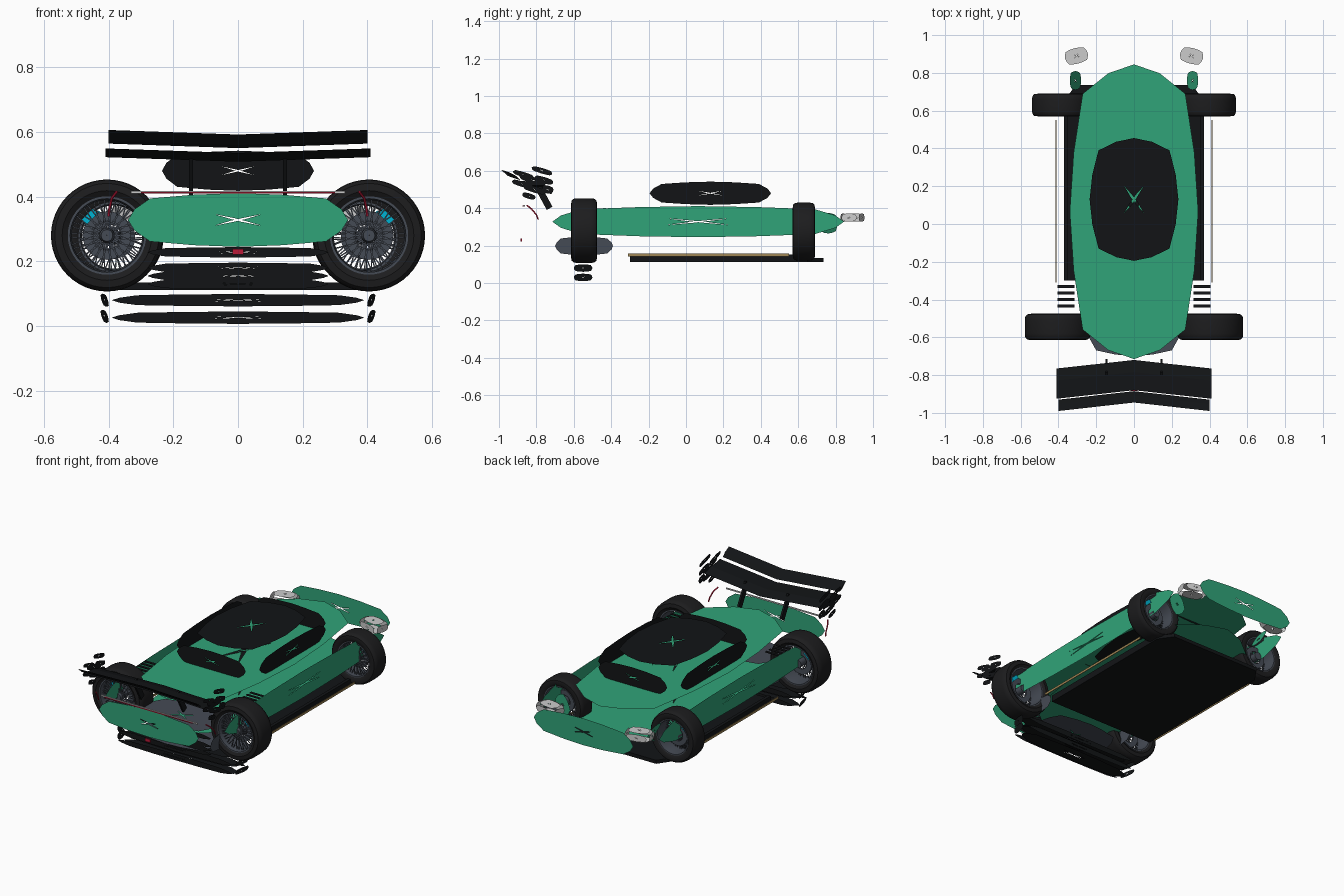
import bpy, bmesh, math
from mathutils import Vector, Matrix

if "Cube" in bpy.data.objects:
    bpy.data.objects.remove(bpy.data.objects["Cube"])

def mat(name, r, g, b):
    m = bpy.data.materials.new(name)
    m.diffuse_color = (r, g, b, 1)
    m.use_nodes = True
    m.node_tree.nodes["Principled BSDF"].inputs["Base Color"].default_value = m.diffuse_color
    return m

GREEN = mat("green_paint", .03, .37, .19)
BLACK = mat("black_trim", .006, .007, .008)
RUBBER = mat("rubber", .012, .012, .013)
STEEL = mat("dark_steel", .06, .07, .09)
CYAN = mat("cyan_caliper", .0, .45, .65)
RED = mat("red_light", .5, .01, .04)
GOLD = mat("gold_skirt", .35, .24, .09)
LAMP = mat("lamp_grey", .55, .55, .55)

def finish(name, bm, m, smooth=False):
    me = bpy.data.meshes.new(name)
    bm.to_mesh(me)
    bm.free()
    me.materials.append(m)
    ob = bpy.data.objects.new(name, me)
    bpy.context.collection.objects.link(ob)
    if smooth:
        bpy.context.view_layer.objects.active = ob
        ob.select_set(True)
        bpy.ops.object.shade_smooth_by_angle(angle=math.radians(40))
        ob.select_set(False)
    return ob

# sixteen-sided rounded outline with an hourglass slit in its middle
QUARTER = [(1, 0), (.94, .4), (.8, .8), (.4, .94)]
OUTLINE = []
for q in range(4):
    for x, y in QUARTER:
        for _ in range(q):
            x, y = -y, x
        OUTLINE.append((x, y))
SLIT = [.03, .06, .27, .07]

def add_panel(bm, c, u, v, sign=1):
    c, u, v = Vector(c), Vector(u), Vector(v)
    out = [bm.verts.new(c + u * x + v * y) for x, y in OUTLINE]
    inn = [bm.verts.new(c + (u * x + v * y) * SLIT[i % 4]) for i, (x, y) in enumerate(OUTLINE)]
    for i in range(16):
        j = (i + 1) % 16
        f = [out[i], out[j], inn[j], inn[i]]
        bm.faces.new(f if sign > 0 else f[::-1])

def panel(name, c, u, v, m):
    bm = bmesh.new()
    add_panel(bm, c, u, v)
    return finish(name, bm, m)

# open shell of six flat panels standing apart like box faces
def shell(name, c, h, m, axes="xyz", turn=0):
    bm = bmesh.new()
    for k, a in enumerate("xyz"):
        if a not in axes:
            continue
        for s in (-1, 1):
            n, u, v = (Vector([h[i] if i == j % 3 else 0 for i in range(3)]) for j in (k, k + 1, k + 2))
            add_panel(bm, n * s / .834, u, v, s)
    bm.transform(Matrix.Translation(c) @ Matrix.Rotation(turn, 4, 'Z'))
    return finish(name, bm, m)

def box(name, c, size, m, rot=None):
    bm = bmesh.new()
    bmesh.ops.create_cube(bm, size=1)
    bm.transform(Matrix.Translation(c) @ (rot or Matrix()) @ Matrix.Diagonal((*size, 1)))
    return finish(name, bm, m)

def tube(name, pts, r, m):
    cu = bpy.data.curves.new(name, 'CURVE')
    cu.dimensions = '3D'
    cu.bevel_depth = r
    cu.bevel_resolution = 2
    cu.use_fill_caps = True
    sp = cu.splines.new('POLY')
    sp.points.add(len(pts) - 1)
    for p, q in zip(sp.points, pts):
        p.co = (*q, 1)
    cu.materials.append(m)
    ob = bpy.data.objects.new(name, cu)
    bpy.context.collection.objects.link(ob)

# closed (radius, y) profile revolved about the y axis
def lathe(name, c, prof, m, n=48):
    bm = bmesh.new()
    rings = []
    for i in range(n):
        a = 2 * math.pi * i / n
        rings.append([bm.verts.new((c[0] + r * math.cos(a), c[1] + y, c[2] + r * math.sin(a))) for r, y in prof])
    for i in range(n):
        A, B = rings[i], rings[(i + 1) % n]
        for j in range(len(prof)):
            k = (j + 1) % len(prof)
            bm.faces.new((A[j], A[k], B[k], B[j]))
    bmesh.ops.recalc_face_normals(bm, faces=bm.faces)
    return finish(name, bm, m, True)

# wheels, with axles along y
def wheel(tag, c, R, w, side):
    h, r = w / 2, R * .7
    lathe(tag + "_tyre", c, [(r, -h * .85), (R * .8, -h), (R * .93, -h * .95), (R * .985, -h * .78), (R, -h * .5),
          (R, h * .5), (R * .985, h * .78), (R * .93, h * .95), (R * .8, h), (r, h * .85)], RUBBER)
    lathe(tag + "_rim", c, [(r, -h * .88), (r, h * .88), (r * .94, h * .88), (r * .9, 0), (r * .94, -h * .88)], STEEL)
    lathe(tag + "_brake_disc", c, [(r * .35, -.006), (r * .62, -.006), (r * .62, .006), (r * .35, .006)], STEEL)
    lathe(tag + "_hub", c, [(.001, -h * .7), (.018, -h * .7), (.024, -h * .3), (.024, h * .5), (.001, h * .5)], STEEL, 20)
    bm = bmesh.new()
    for i in range(20):
        for s in (-1, 1):
            a = 2 * math.pi * i / 20
            e = Vector((math.cos(a), 0, math.sin(a)))
            t = Vector((-e.z, 0, e.x)) * s
            p, q = e * .02 + t * .012, e * r * .95 + t * .006
            d = q - p
            g = bmesh.ops.create_cube(bm, size=1)["verts"]
            M = Matrix.Translation((p + q) / 2 + Vector((*c,)) + Vector((0, -h * .5, 0)))
            M = M @ d.to_track_quat('X', 'Z').to_matrix().to_4x4() @ Matrix.Diagonal((d.length, .004, .004, 1))
            bmesh.ops.transform(bm, matrix=M, verts=g)
    finish(tag + "_spokes", bm, STEEL)
    ang = math.atan2(.057, side * .055)
    box(tag + "_caliper", (c[0] + side * .055, c[1], c[2] + .057), (.022, .04, .05), CYAN, Matrix.Rotation(-ang, 4, 'Y'))

for s, side in ((-1, "left"), (1, "right")):
    wheel("wing_end_wheel_" + side, (s * .405, -.545, .28), .173, .14, s)
    wheel("lamp_end_wheel_" + side, (s * .385, .63, .275), .155, .12, s)

# body and cabin
shell("body_shell", (0, .065, .328), (.34, .78, .083), GREEN)
shell("cabin_shell", (0, .13, .48), (.235, .325, .062), BLACK)

# floor
bm = bmesh.new()
pts = [(-.37, -.3), (.37, -.3), (.37, .65), (.31, .735), (-.31, .735), (-.37, .65)]
f = bm.faces.new([bm.verts.new((x, y, .112)) for x, y in pts])
g = bmesh.ops.extrude_face_region(bm, geom=[f])
bmesh.ops.translate(bm, vec=(0, 0, .022), verts=[v for v in g["geom"] if isinstance(v, bmesh.types.BMVert)])
bmesh.ops.recalc_face_normals(bm, faces=bm.faces)
finish("floor_plate", bm, BLACK)

# transmission box and slats below the tail
shell("gearbox_shell", (0, -.545, .198), (.25, .155, .05), STEEL, "xz")
for i, z in enumerate((.13, .155, .18, .228)):
    panel(f"diffuser_slat_{i}", (0, -.66, z), (.28, 0, 0), (0, 0, .016), BLACK)

# low boards under the wheels with end fragments
for i, z in enumerate((.026, .08)):
    shell(f"low_board_{i}", (0, -.55, z), (.39, .055, .019), BLACK, "yz")

# rear wing elements, swept in a shallow V
def wing(name, y0, z0, y1, z1, half, th):
    bm = bmesh.new()
    secs = []
    for x, dy, dz in ((-half, -.045, .014), (0, 0, 0), (half, -.045, .014)):
        ym, zm = y0 * .6 + y1 * .4, z0 * .6 + z1 * .4
        prof = [(y0, z0), (ym, zm + th * .5), (y1, z1), (ym, zm - th * .6)]
        secs.append([bm.verts.new((x, y + dy, z + dz)) for y, z in prof])
    for A, B in zip(secs, secs[1:]):
        for j in range(4):
            k = (j + 1) % 4
            bm.faces.new((A[j], A[k], B[k], B[j]))
    bm.faces.new(secs[0])
    bm.faces.new(secs[2][::-1])
    bmesh.ops.recalc_face_normals(bm, faces=bm.faces)
    finish(name, bm, BLACK)

wing("wing_main", -.72, .508, -.88, .535, .41, .018)
wing("wing_flap", -.885, .55, -.945, .592, .40, .012)

for s, side in ((-1, "left"), (1, "right")):
    # wing end plate fragments and strut
    bm = bmesh.new()
    for y, z, a, b in ((-.87, .58, .055, .013), (-.77, .60, .055, .014), (-.82, .55, .07, .016), (-.88, .53, .05, .014),
                       (-.76, .55, .05, .016), (-.81, .50, .06, .016), (-.74, .50, .03, .02), (-.84, .465, .035, .014)):
        add_panel(bm, (s * .41, y, z), (0, a, -a * .3), (0, b * .3, b), s)
    finish("wing_end_plate_" + side, bm, BLACK)
    box("wing_strut_" + side, (s * .145, -.765, .465), (.012, .035, .15), BLACK, Matrix.Rotation(.5, 4, 'X'))
    # low board end plates
    bm = bmesh.new()
    for z in (.03, .08):
        add_panel(bm, (s * .412, -.55, z), (s * .01, .05, 0), (s * .006, 0, .02), s)
    finish("low_board_end_" + side, bm, BLACK)
    # headlight
    shell("headlight_" + side, (s * .305, .89, .35), (.062, .042, .022), LAMP, turn=-s * .25)
    # gold skirt
    box("gold_skirt_" + side, (s * .413, .12, .15), (.004, .86, .014), GOLD)
    box("skirt_edge_" + side, (s * .36, .16, .137), (.02, .92, .03), BLACK)
    # side louvres behind the cabin
    for i in range(4):
        box(f"louvre_{side}_{i}", (s * .36, -.33 - i * .035, .40), (.09, .016, .004), BLACK)
    # small arch panel ahead of the wheel
    panel("arch_panel_" + side, (s * .31, .76, .32), (0, .05, 0), (s * .03, 0, .055), GREEN)
    # red curved tail light
    tube("tail_light_" + side, [(s * .40, -.79, .34), (s * .397, -.80, .365), (s * .39, -.825, .395), (s * .375, -.85, .415)], .004, RED)

# light bar and centre lamp
box("light_bar", (0, -.865, .414), (.66, .006, .008), LAMP)
box("light_bar_glow", (0, -.872, .412), (.6, .004, .004), RED)
box("centre_lamp", (0, -.88, .23), (.035, .008, .018), RED)
